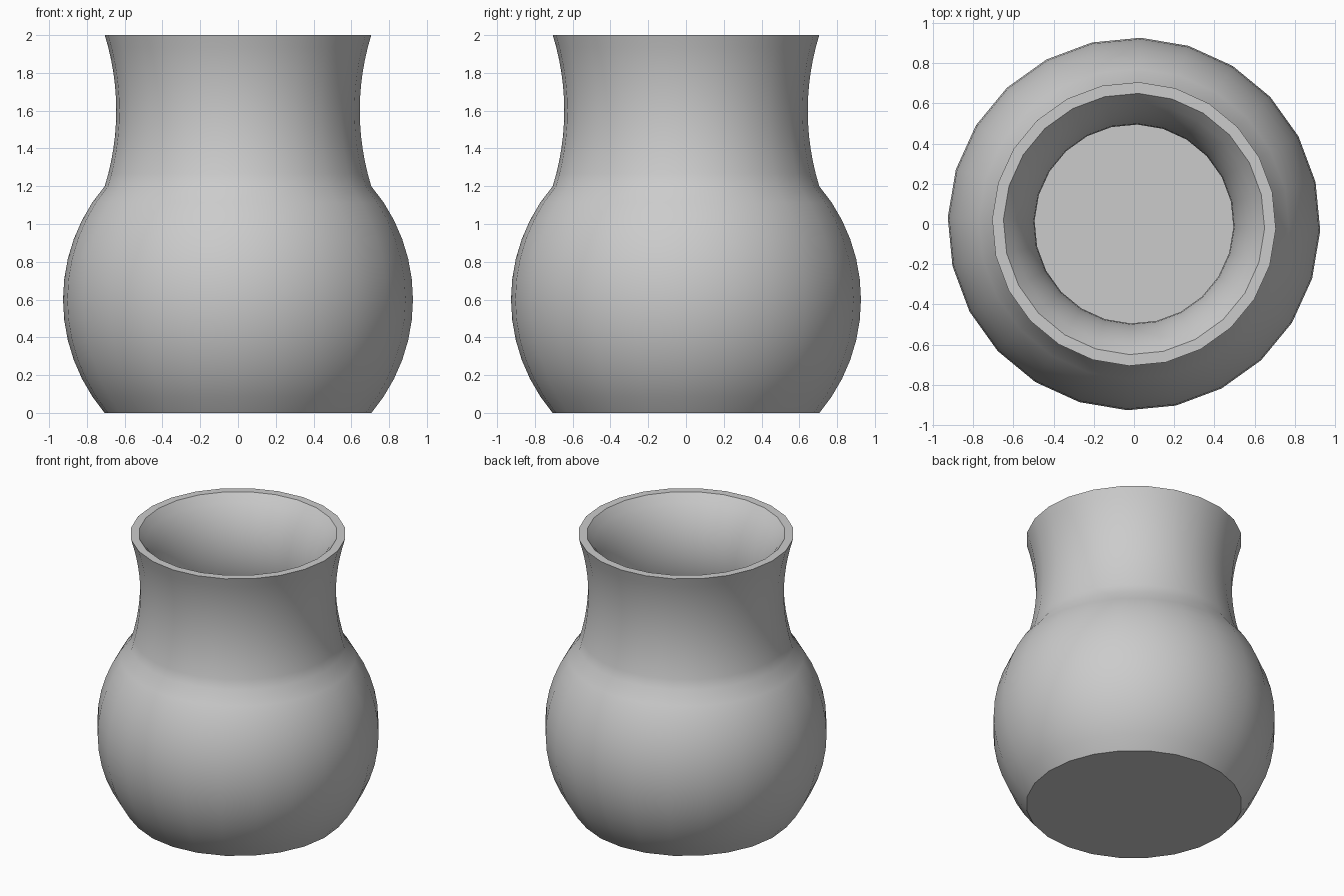
import bpy
import bmesh
from math import sin, cos, asin, pi, radians, sqrt

SIDES = 24
PHASE = radians(-2)

cube = bpy.data.objects.get("Cube")
if cube:
    bpy.data.objects.remove(cube, do_unlink=True)


def belly(radius, z0, z1, mid=0.6, steps=12):
    """Profile of a sphere slice centred at height mid."""
    a, b = asin((z0 - mid) / radius), asin((z1 - mid) / radius)
    angles = [a + (b - a) * i / steps for i in range(steps + 1)]
    return [(radius * cos(t), mid + radius * sin(t)) for t in angles]


def neck(rim, throat, z0=1.2, z1=2.0, steps=12):
    """Concave arc, as wide as rim at both ends and as throat in the middle."""
    half, sag = (z1 - z0) / 2, rim - throat
    radius = (half * half + sag * sag) / (2 * sag)
    a = asin(half / radius)
    angles = [-a + 2 * a * i / steps for i in range(steps + 1)]
    return [(throat + radius * (1 - cos(t)), (z0 + z1) / 2 + radius * sin(t))
            for t in angles]


# Outer wall upwards, over the rim, then inner wall down to the floor
outer = belly(0.927, 0, 1.2)[:-1] + neck(0.706, 0.645)
inner = belly(sqrt(0.65 ** 2 + 0.6 ** 2), 0.06, 1.2)[:-1] + neck(0.65, 0.495)
profile = outer + inner[::-1]

# Turn the profile around the vertical axis
bm = bmesh.new()
rings = []
for r, z in profile:
    turns = [PHASE + 2 * pi * i / SIDES for i in range(SIDES)]
    rings.append([bm.verts.new((r * cos(t), r * sin(t), z)) for t in turns])
for low, high in zip(rings, rings[1:]):
    for i in range(SIDES):
        j = (i + 1) % SIDES
        bm.faces.new((low[i], low[j], high[j], high[i]))

# Underside and inside floor
bm.faces.new(rings[0][::-1])
bm.faces.new(rings[-1])
bmesh.ops.recalc_face_normals(bm, faces=bm.faces[:])

mesh = bpy.data.meshes.new("vase")
bm.to_mesh(mesh)
bm.free()
vase = bpy.data.objects.new("vase", mesh)
bpy.context.collection.objects.link(vase)

# Plain grey clay
clay = bpy.data.materials.new("grey_clay")
clay.use_nodes = True
colour = (0.6, 0.6, 0.6, 1)
clay.diffuse_color = colour
clay.node_tree.nodes["Principled BSDF"].inputs["Base Color"].default_value = colour
mesh.materials.append(clay)

# Smooth walls with crisp rim and base
bpy.ops.object.select_all(action="DESELECT")
vase.select_set(True)
bpy.context.view_layer.objects.active = vase
bpy.ops.object.shade_smooth_by_angle(angle=radians(35))
